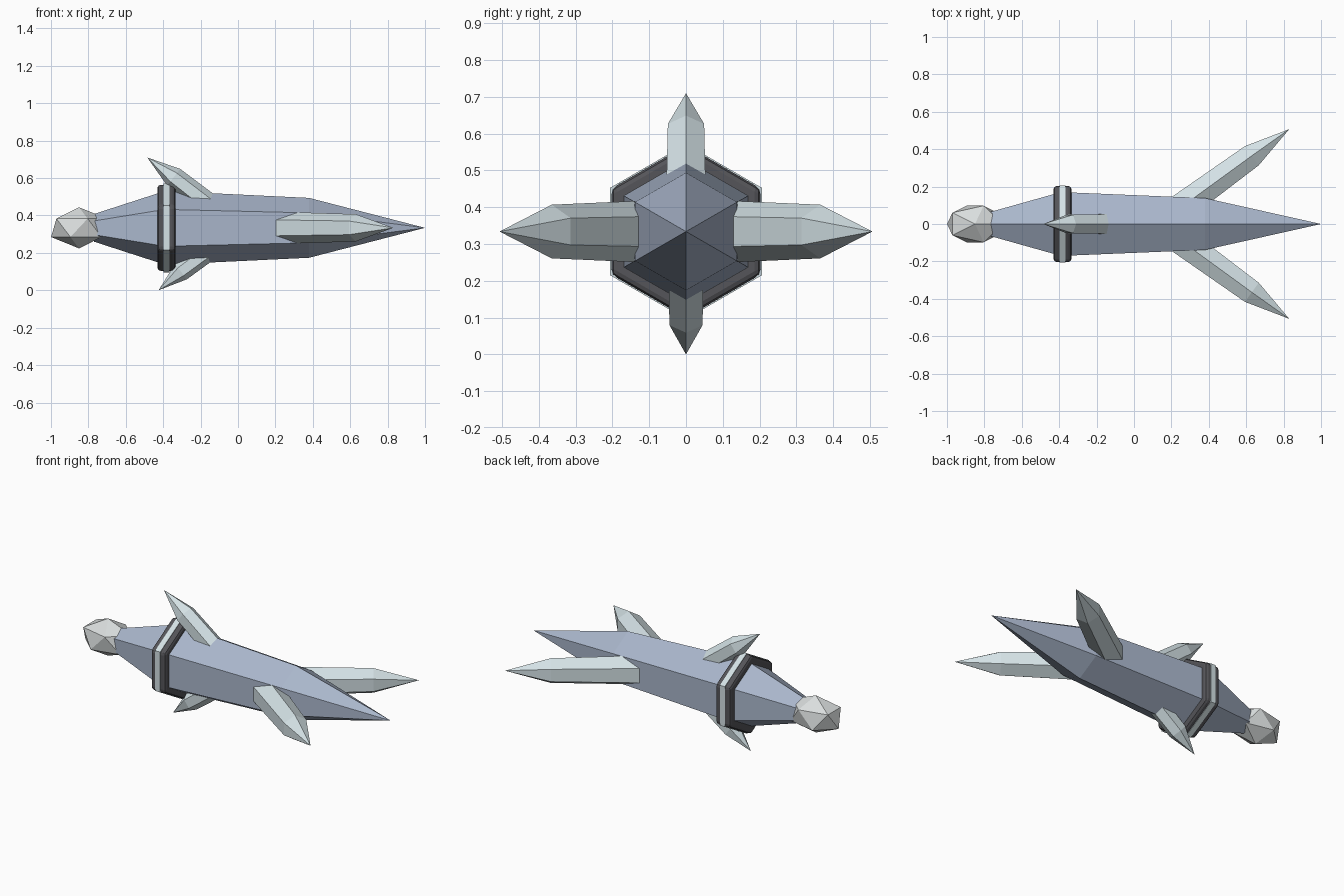
import bpy, bmesh, math
from mathutils import Vector

if "Cube" in bpy.data.objects:
    bpy.data.objects.remove(bpy.data.objects["Cube"])

Z = 0.334  # height of the long axis


def material(name, rgb):
    m = bpy.data.materials.new(name)
    m.diffuse_color = (*rgb, 1)
    m.use_nodes = True
    m.node_tree.nodes["Principled BSDF"].inputs["Base Color"].default_value = m.diffuse_color
    return m


BLUE = material("blue_steel", (0.40, 0.47, 0.60))
PALE = material("pale_crystal", (0.66, 0.76, 0.79))
DARK = material("dark_metal", (0.09, 0.09, 0.10))
GEM = material("gem_grey", (0.70, 0.73, 0.73))


def finish(bm, name, mat):
    bmesh.ops.recalc_face_normals(bm, faces=bm.faces)
    mesh = bpy.data.meshes.new(name)
    bm.to_mesh(mesh)
    bm.free()
    mesh.materials.append(mat)
    ob = bpy.data.objects.new(name, mesh)
    bpy.context.collection.objects.link(ob)
    return ob


def hex_loft(name, stations, ridge, mat):
    """Six-sided solid through (centre, radius) stations, one corner along ridge."""
    pts = [(Vector(c), r) for c, r in stations]
    d = (pts[-1][0] - pts[0][0]).normalized()
    v = d.cross(Vector(ridge)).normalized()
    u = v.cross(d)
    bm = bmesh.new()
    rings = []
    for c, r in pts:
        n = 6 if r else 1
        rings.append([bm.verts.new(c + r * (u * math.cos(k * math.pi / 3) + v * math.sin(k * math.pi / 3)))
                      for k in range(n)])
    for a, b in zip(rings, rings[1:]):
        for k in range(6):
            j = (k + 1) % 6
            if len(b) == 1:
                bm.faces.new((a[k], a[j], b[0]))
            else:
                bm.faces.new((a[k], a[j], b[j], b[k]))
    for ring in (rings[0], rings[-1]):
        if len(ring) == 6:
            bm.faces.new(ring)
    return finish(bm, name, mat)


UP = (0, 0, 1)

# Long tapered body
hex_loft("body", [((-0.77, 0, Z), 0.074), ((-0.39, 0, Z), 0.197),
                  ((0.38, 0, Z), 0.160), ((1.0, 0, Z), 0)], UP, BLUE)

# Collar with a lighter central band
collar = hex_loft("collar", [((-0.43, 0, Z), 0.234), ((-0.334, 0, Z), 0.234)], UP, DARK)
bev = collar.modifiers.new("Bevel", 'BEVEL')
bev.width = 0.016
bev.segments = 2
hex_loft("collar_band", [((-0.398, 0, Z), 0.238), ((-0.366, 0, Z), 0.238)], UP, PALE)

# Faceted tail gem
bm = bmesh.new()
bmesh.ops.create_icosphere(bm, subdivisions=1, radius=1)
bmesh.ops.scale(bm, vec=(0.167, 0.115, 0.11), verts=bm.verts)
bmesh.ops.translate(bm, vec=(-0.85, 0, Z), verts=bm.verts)
finish(bm, "tail_gem", GEM)

# Pair of large side spikes
for s, side in ((1, "left"), (-1, "right")):
    hex_loft(f"side_spike_{side}", [((0.222, s * 0.068, Z), 0.086), ((0.63, s * 0.365, Z), 0.073),
                                    ((0.83, s * 0.507, Z), 0)], UP, PALE)

# Small spikes above and below, swept backwards
hex_loft("top_spike", [((-0.107, 0, 0.42), 0.062), ((-0.344, 0, 0.604), 0.057),
                       ((-0.485, 0, 0.71), 0)], UP, PALE)
hex_loft("bottom_spike", [((-0.105, 0, 0.249), 0.055), ((-0.305, 0, 0.10), 0.052),
                          ((-0.425, 0, 0.0), 0)], UP, PALE)
